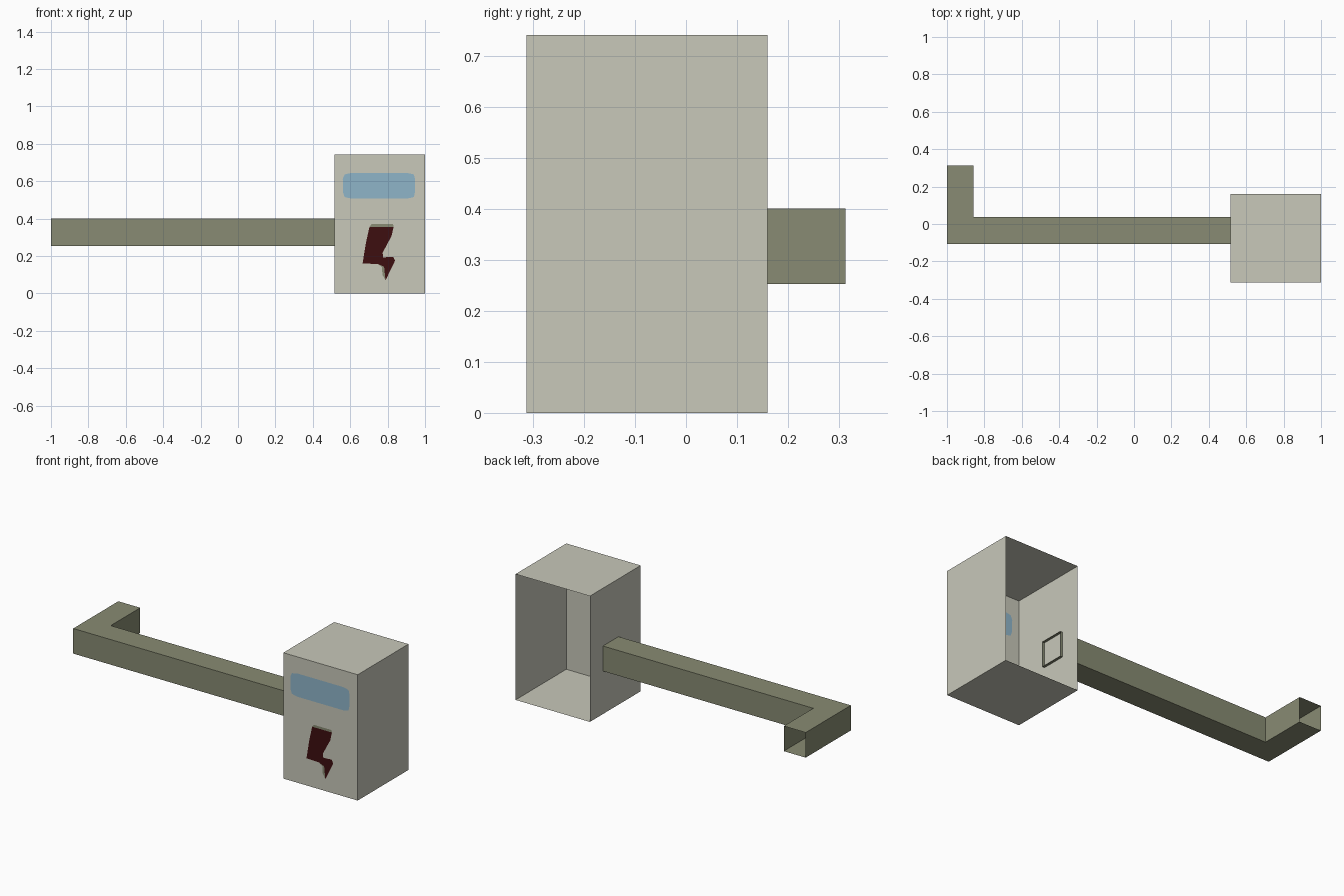
import bpy, bmesh

if "Cube" in bpy.data.objects:
    bpy.data.objects.remove(bpy.data.objects["Cube"])


def material(name, rgb):
    m = bpy.data.materials.new(name)
    lin = [((c / 255 + 0.055) / 1.055) ** 2.4 for c in rgb]
    m.diffuse_color = (*lin, 1)
    m.use_nodes = True
    m.node_tree.nodes["Principled BSDF"].inputs["Base Color"].default_value = m.diffuse_color
    return m


GREY = material("pale_grey", (200, 200, 186))
OLIVE = material("olive_green", (136, 139, 115))
BLUE = material("window_blue", (143, 181, 201))
RED = material("dark_red", (61, 14, 16))


def finish(bm, name, mats):
    bmesh.ops.recalc_face_normals(bm, faces=bm.faces[:])
    me = bpy.data.meshes.new(name)
    bm.to_mesh(me)
    bm.free()
    for m in mats:
        me.materials.append(m)
    ob = bpy.data.objects.new(name, me)
    bpy.context.collection.objects.link(ob)
    return ob


# Box shell, open at the back, with the painted shapes cut into its front sheet
X0, X1, Y0, Y1, H = 0.515, 1.0, -0.313, 0.16, 0.742
bm = bmesh.new()


def loop(points):
    vs = [bm.verts.new((x, Y0, z)) for x, z in points]
    es = [bm.edges.new((vs[i], vs[(i + 1) % len(vs)])) for i in range(len(vs))]
    return vs, es


rim, rim_e = loop([(X0, 0), (X1, 0), (X1, H), (X0, H)])
window, window_e = loop([(0.57, 0.515), (0.605, 0.507), (0.905, 0.507), (0.94, 0.515),
                         (0.946, 0.54), (0.946, 0.612), (0.94, 0.636), (0.905, 0.644),
                         (0.605, 0.644), (0.57, 0.636), (0.56, 0.612), (0.562, 0.54)])
# outline of the bolt including its olive edges
bolt, bolt_e = loop([(0.714, 0.37), (0.829, 0.37), (0.832, 0.356), (0.821, 0.307),
                     (0.773, 0.217), (0.776, 0.192), (0.83, 0.196), (0.84, 0.176),
                     (0.789, 0.07), (0.772, 0.1), (0.77, 0.14), (0.748, 0.157),
                     (0.666, 0.16), (0.684, 0.27), (0.703, 0.356)])
inner = bm.verts.new((0.781, Y0, 0.143))
bmesh.ops.triangle_fill(bm, edges=rim_e + window_e + bolt_e, use_beauty=True)
# discard anything filled inside the painted shapes
for vs in (window, bolt):
    own = set(vs)
    bmesh.ops.delete(bm, geom=[f for f in bm.faces if f.calc_area() < 1e-9], context='FACES_ONLY')


def paint(vs, index):
    bm.faces.new(vs).material_index = index


paint(window, 2)
paint([bolt[14], bolt[0], bolt[1], bolt[2]], 1)
paint([bolt[8], bolt[9], bolt[10], bolt[11], inner], 1)
paint(bolt[2:9] + [inner] + bolt[11:], 3)

# side, top and bottom walls
back = [bm.verts.new((v.co.x, Y1, v.co.z)) for v in rim]
for i in range(4):
    j = (i + 1) % 4
    bm.faces.new((rim[i], rim[j], back[j], back[i]))
finish(bm, "box_shell", [GREY, OLIVE, BLUE, RED])

# Bent hollow square arm, open at both ends, poking slightly into the box
bm = bmesh.new()
rings = []
for outer, inside in [((0.53, -0.107), (0.53, 0.038)),
                      ((-1, -0.107), (-0.857, 0.038)),
                      ((-1, 0.313), (-0.857, 0.313))]:
    rings.append([bm.verts.new((*p, z)) for p, z in
                  ((outer, 0.253), (inside, 0.253), (inside, 0.401), (outer, 0.401))])
for a, b in zip(rings, rings[1:]):
    for i in range(4):
        j = (i + 1) % 4
        bm.faces.new((a[i], a[j], b[j], b[i]))
finish(bm, "barrier_arm", [OLIVE])
